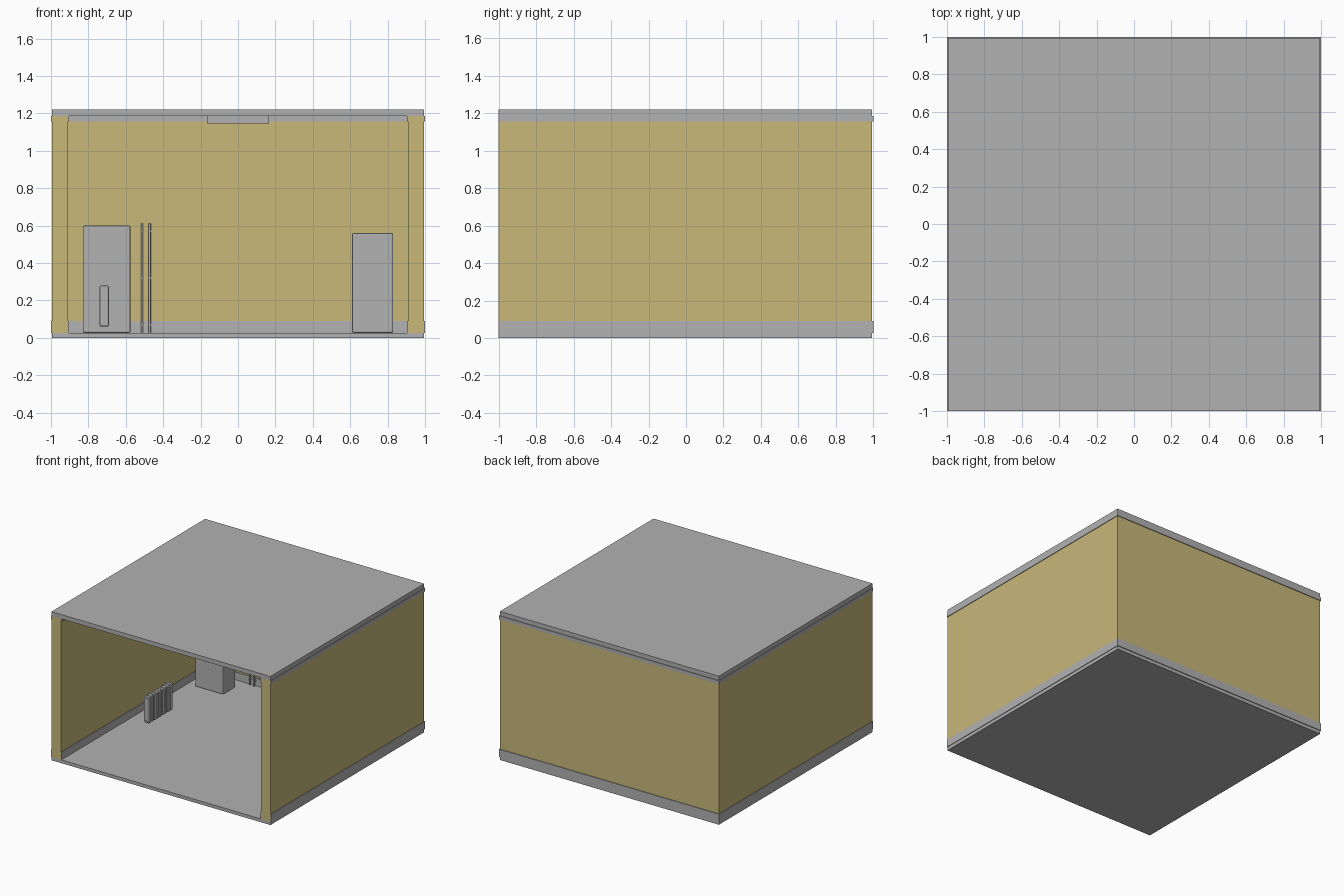
import bpy, bmesh, math
from mathutils import Matrix

if "Cube" in bpy.data.objects:
    bpy.data.objects.remove(bpy.data.objects["Cube"])


def material(name, rgb):
    m = bpy.data.materials.new(name)
    m.diffuse_color = (*rgb, 1)
    m.use_nodes = True
    m.node_tree.nodes["Principled BSDF"].inputs["Base Color"].default_value = m.diffuse_color
    return m


GREY = material("light grey", (0.445, 0.445, 0.445))
SAND = material("sand yellow", (0.58, 0.48, 0.195))


def finish(name, bm, mat):
    me = bpy.data.meshes.new(name)
    bm.to_mesh(me)
    bm.free()
    me.materials.append(mat)
    ob = bpy.data.objects.new(name, me)
    bpy.context.collection.objects.link(ob)
    return ob


def box(name, x, y, z, mat=GREY, bevel=0.0):
    """Box from (min, max) pairs, with optional rounded edges."""
    bm = bmesh.new()
    bmesh.ops.create_cube(bm, size=1)
    for v in bm.verts:
        for i, (lo, hi) in enumerate((x, y, z)):
            v.co[i] = lo + (v.co[i] + 0.5) * (hi - lo)
    ob = finish(name, bm, mat)
    if bevel:
        b = ob.modifiers.new("rounding", 'BEVEL')
        b.width, b.segments = bevel, 2
    return ob


def rod(name, centre, radius, length, along_y=False):
    bm = bmesh.new()
    rot = Matrix.Rotation(math.pi / 2, 4, 'X') if along_y else Matrix()
    bmesh.ops.create_cone(bm, cap_ends=True, segments=12, radius1=radius,
                          radius2=radius, depth=length,
                          matrix=Matrix.Translation(centre) @ rot)
    for f in bm.faces:
        f.smooth = len(f.verts) == 4
    return finish(name, bm, GREY)


FRONT, BACK, SIDE = -1.0, 0.994, 0.995
IN_X, IN_Y = 0.91, 0.905
FLOOR, CEIL, TOP = 0.027, 1.185, 1.22
T = 0.006

# Floor and roof slabs
box("floor", (-SIDE, SIDE), (FRONT, BACK), (0, FLOOR))
box("roof", (-SIDE, SIDE), (FRONT, BACK), (CEIL, TOP))

# Three walls, open at the front
for s, side in ((-1, "left"), (1, "right")):
    box(side + "_wall", sorted((s * IN_X, s * SIDE)), (FRONT, BACK),
        (FLOOR, CEIL), SAND)
box("back_wall", (-IN_X, IN_X), (IN_Y, BACK), (FLOOR, CEIL), SAND)

# Skirting and cornice strips on both faces of every wall
for kind, z in (("skirting", (FLOOR, 0.09)), ("cornice", (1.157, CEIL))):
    for s, side in ((-1, "left"), (1, "right")):
        box(f"{side}_outer_{kind}", sorted((s * SIDE, s * 1.0)),
            (FRONT, 1.0), z)
        box(f"{side}_inner_{kind}", sorted((s * (IN_X - T), s * IN_X)),
            (FRONT, IN_Y), z)
    box(f"back_outer_{kind}", (-SIDE, SIDE), (BACK, 1.0), z)
    box(f"back_inner_{kind}", (T - IN_X, IN_X - T), (IN_Y - T, IN_Y), z)

# Free-standing cabinets and the ceiling fixture
box("tall_cabinet", (-0.83, -0.575), (0.63, 0.785), (FLOOR, 0.60), bevel=0.008)
box("short_cabinet", (0.61, 0.83), (0.63, 0.785), (FLOOR, 0.56), bevel=0.008)
box("ceiling_fixture", (-0.165, 0.165), (-0.165, 0.165), (1.147, CEIL))

# Column radiator: a row of rounded sections joined by two tubes
COUNT, Y0, Y1 = 9, -0.17, 0.145
pitch = (Y1 - Y0) / COUNT
for i in range(COUNT):
    y = Y0 + pitch * (i + 0.1)
    box(f"radiator_section_{i + 1}", (-0.74, -0.69), (y, y + pitch * 0.8),
        (0.06, 0.28), bevel=0.009)
for z, label in ((0.072, "lower"), (0.266, "upper")):
    rod(f"radiator_{label}_tube", (-0.715, (Y0 + Y1) / 2, z), 0.010,
        Y1 - Y0 + 0.004, along_y=True)

# Pair of riser pipes with clips on the back wall
for n, x in enumerate((-0.513, -0.472)):
    rod(f"riser_pipe_{n + 1}", (x, 0.887, (FLOOR + 0.61) / 2), 0.006,
        0.61 - FLOOR)
    for k, z in enumerate((0.07, 0.32, 0.57)):
        box(f"pipe_clip_{n + 1}_{k + 1}", (x - 0.008, x + 0.008),
            (0.879, IN_Y), (z - 0.005, z + 0.005))
